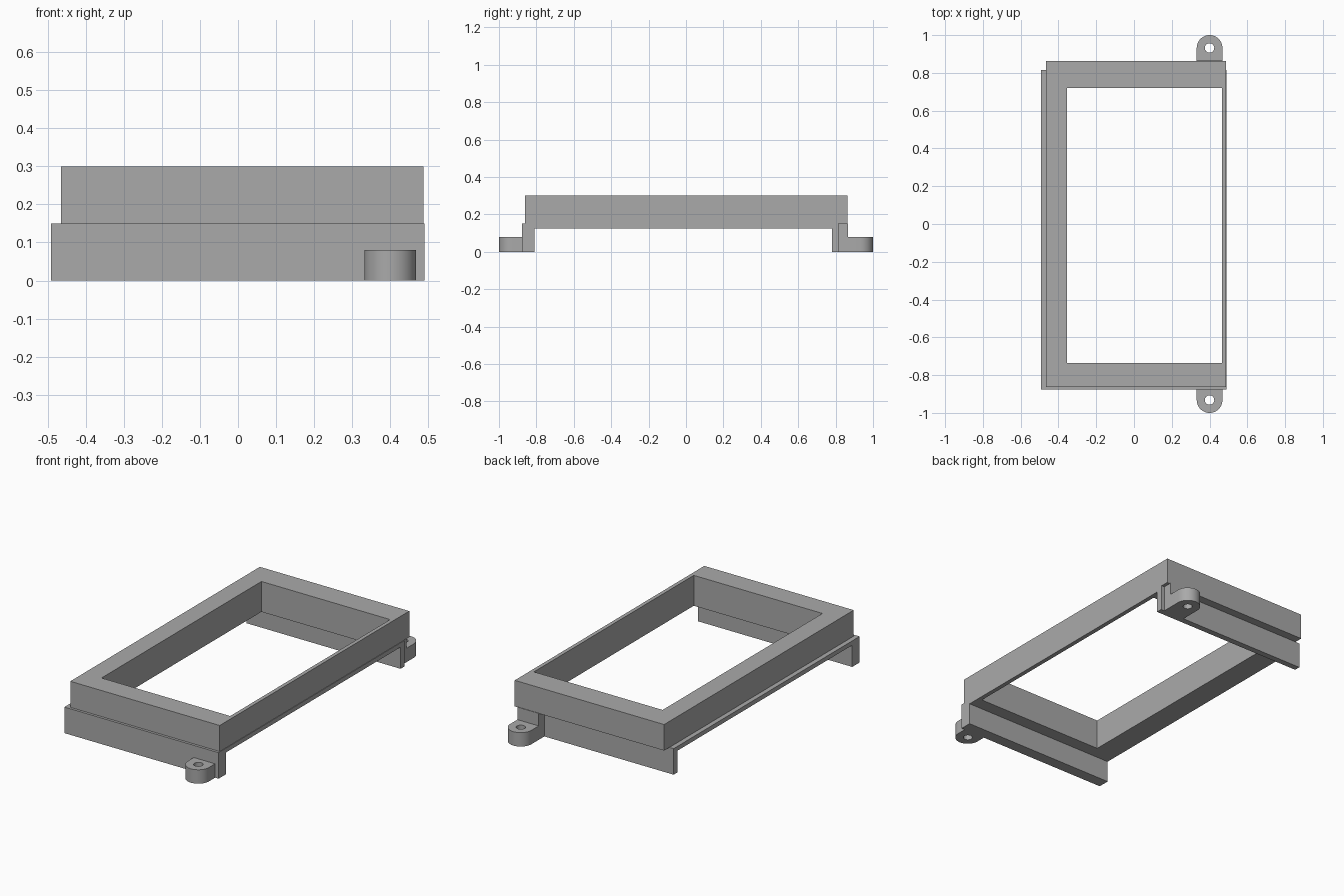
import bpy, bmesh, math

cube = bpy.data.objects.get("Cube")
if cube:
    bpy.data.objects.remove(cube, do_unlink=True)

grey = bpy.data.materials.new("plain grey")
grey.use_nodes = True
colour = (0.4, 0.4, 0.4, 1)
grey.diffuse_color = colour
grey.node_tree.nodes["Principled BSDF"].inputs["Base Color"].default_value = colour


def rect(x0, x1, y0, y1):
    return [(x0, y0), (x1, y0), (x1, y1), (x0, y1)]


def extrude(name, outline, z0, z1, hole=None):
    """Upright prism from an outline, with an optional hole through it."""
    bm = bmesh.new()
    edges = []
    for loop in filter(None, (outline, hole)):
        vs = [bm.verts.new((x, y, z0)) for x, y in loop]
        edges += [bm.edges.new((v, vs[i - 1])) for i, v in enumerate(vs)]
    bmesh.ops.triangle_fill(bm, edges=edges, use_beauty=True, normal=(0, 0, 1))
    top = bmesh.ops.extrude_face_region(bm, geom=bm.faces[:], use_keep_orig=True)
    moved = [g for g in top["geom"] if isinstance(g, bmesh.types.BMVert)]
    bmesh.ops.translate(bm, verts=moved, vec=(0, 0, z1 - z0))
    bmesh.ops.recalc_face_normals(bm, faces=bm.faces[:])
    bmesh.ops.dissolve_limit(bm, angle_limit=0.01, verts=bm.verts[:], edges=bm.edges[:])
    mesh = bpy.data.meshes.new(name)
    bm.to_mesh(mesh)
    bm.free()
    mesh.materials.append(grey)
    obj = bpy.data.objects.new(name, mesh)
    bpy.context.collection.objects.link(obj)
    return obj


# Upper frame and the thin offset rim beneath it, sharing one opening
opening = rect(-0.355, 0.465, -0.735, 0.72)
extrude("upper_frame", rect(-0.465, 0.487, -0.862, 0.863), 0.15, 0.3, opening)
extrude("lower_rim", rect(-0.492, 0.49, -0.877, 0.815), 0.125, 0.15, opening)

# End walls that carry the frame
extrude("front_wall", rect(-0.492, 0.49, -0.877, -0.81), 0, 0.125)
extrude("back_wall", rect(-0.492, 0.49, 0.78, 0.815), 0, 0.125)

# Screw lugs with rounded ends, mirrored front to back
LUG_X, LUG_Y, LUG_R, HOLE_R = 0.4, 0.932, 0.068, 0.025
for name, side in (("front_lug", -1), ("back_lug", 1)):
    arc = [(LUG_X + LUG_R * math.cos(math.pi * i / 24),
            side * (LUG_Y + LUG_R * math.sin(math.pi * i / 24))) for i in range(25)]
    root = [(LUG_X - LUG_R, side * 0.865), (LUG_X + LUG_R, side * 0.865)]
    hole = [(LUG_X + HOLE_R * math.cos(math.tau * i / 24),
             side * LUG_Y + HOLE_R * math.sin(math.tau * i / 24)) for i in range(24)]
    lug = extrude(name, arc + root, 0, 0.08, hole)
    bpy.ops.object.select_all(action="DESELECT")
    lug.select_set(True)
    bpy.context.view_layer.objects.active = lug
    bpy.ops.object.shade_smooth_by_angle(angle=math.radians(30))

# Block joining the back lug to the recessed back wall
extrude("back_lug_block", rect(LUG_X - LUG_R, LUG_X + LUG_R, 0.815, 0.866), 0, 0.152)
